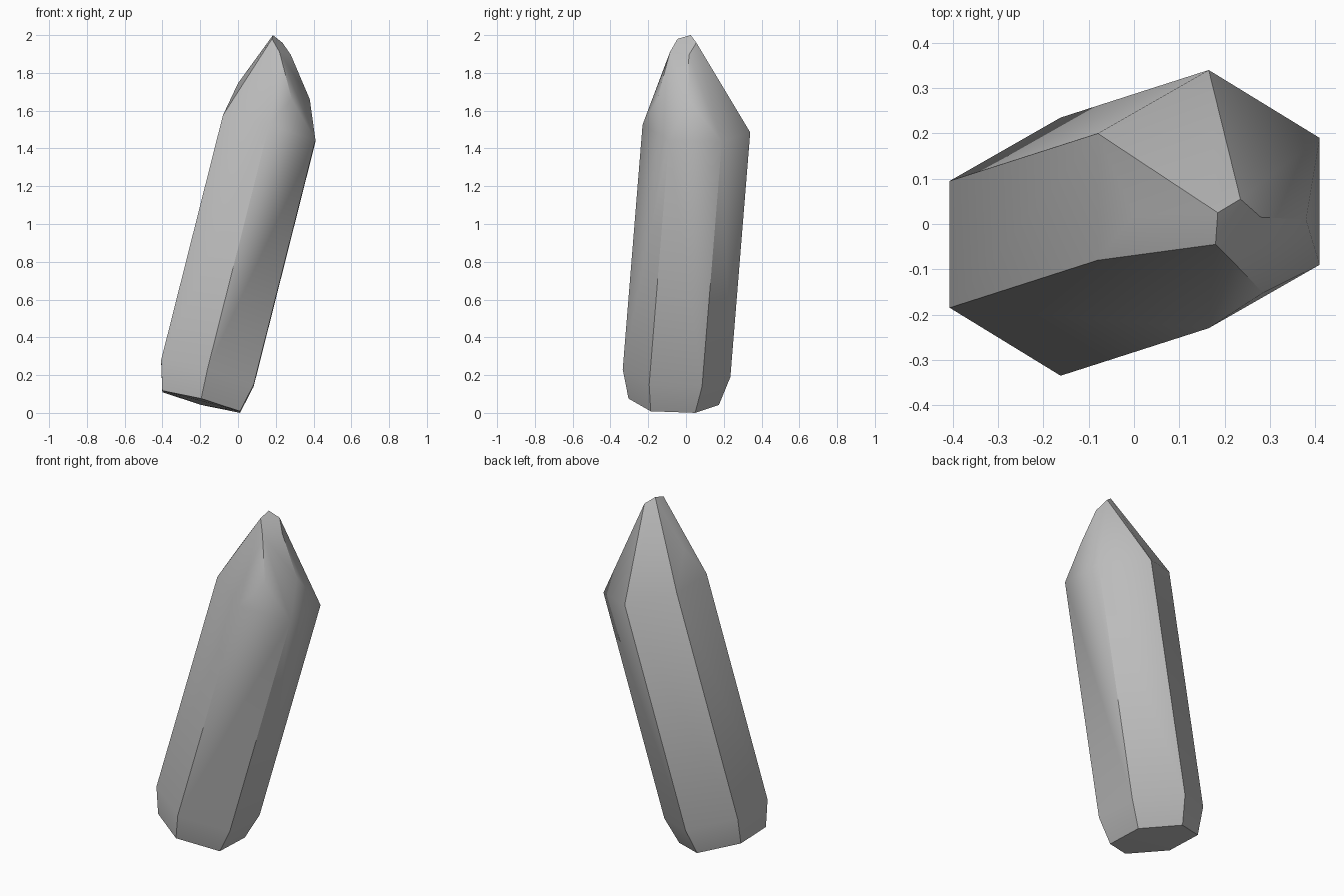
import bpy, bmesh, math
from mathutils import Vector

cube = bpy.data.objects.get("Cube")
if cube:
    bpy.data.objects.remove(cube, do_unlink=True)

# Crystal colour
stone = bpy.data.materials.new("grey_stone")
stone.use_nodes = True
grey = (0.5, 0.5, 0.5, 1)
stone.diffuse_color = grey
stone.node_tree.nodes["Principled BSDF"].inputs["Base Color"].default_value = grey

# Half of the six-sided section; the other half is its point reflection
SECTION = [Vector(v) for v in ((-0.245, 0.145, 0.06),
                               (-0.245, -0.135, 0.07),
                               (0.0, -0.285, 0.02))]


def ring(center, scale):
    c = Vector(center)
    return [c + v * scale * side for side in (1, -1) for v in SECTION]


# Tapered base, widest lower section and shoulder along the leaning axis
points = ring((-0.195, -0.065, 0.059), 0.84)
points += ring((-0.162, -0.05, 0.21), 1.0)
points += ring((0.165, 0.055, 1.505), 1.0)

# Irregular chipped tip
points += [Vector(v) for v in (
    (0.185, 0.025, 2.0), (0.18, -0.045, 1.98), (0.235, 0.055, 1.96),
    (0.28, 0.015, 1.895), (0.22, -0.085, 1.91), (0.285, -0.152, 1.66),
    (0.38, 0.01, 1.66), (0.0, 0.02, 1.745))]

# The crystal is the convex skin around these corners
bm = bmesh.new()
for p in points:
    bm.verts.new(p)
bmesh.ops.convex_hull(bm, input=bm.verts[:])
loose = [v for v in bm.verts if not v.link_faces]
bmesh.ops.delete(bm, geom=loose, context='VERTS')
bmesh.ops.dissolve_limit(bm, angle_limit=math.radians(1.5),
                         verts=bm.verts[:], edges=bm.edges[:])
bmesh.ops.recalc_face_normals(bm, faces=bm.faces[:])

mesh = bpy.data.meshes.new("crystal")
bm.to_mesh(mesh)
bm.free()
mesh.materials.append(stone)
crystal = bpy.data.objects.new("crystal", mesh)
bpy.context.collection.objects.link(crystal)

# Soft shading within facets, crisp ridges between them
bpy.ops.object.select_all(action='DESELECT')
crystal.select_set(True)
bpy.context.view_layer.objects.active = crystal
bpy.ops.object.shade_smooth_by_angle(angle=math.radians(35))
